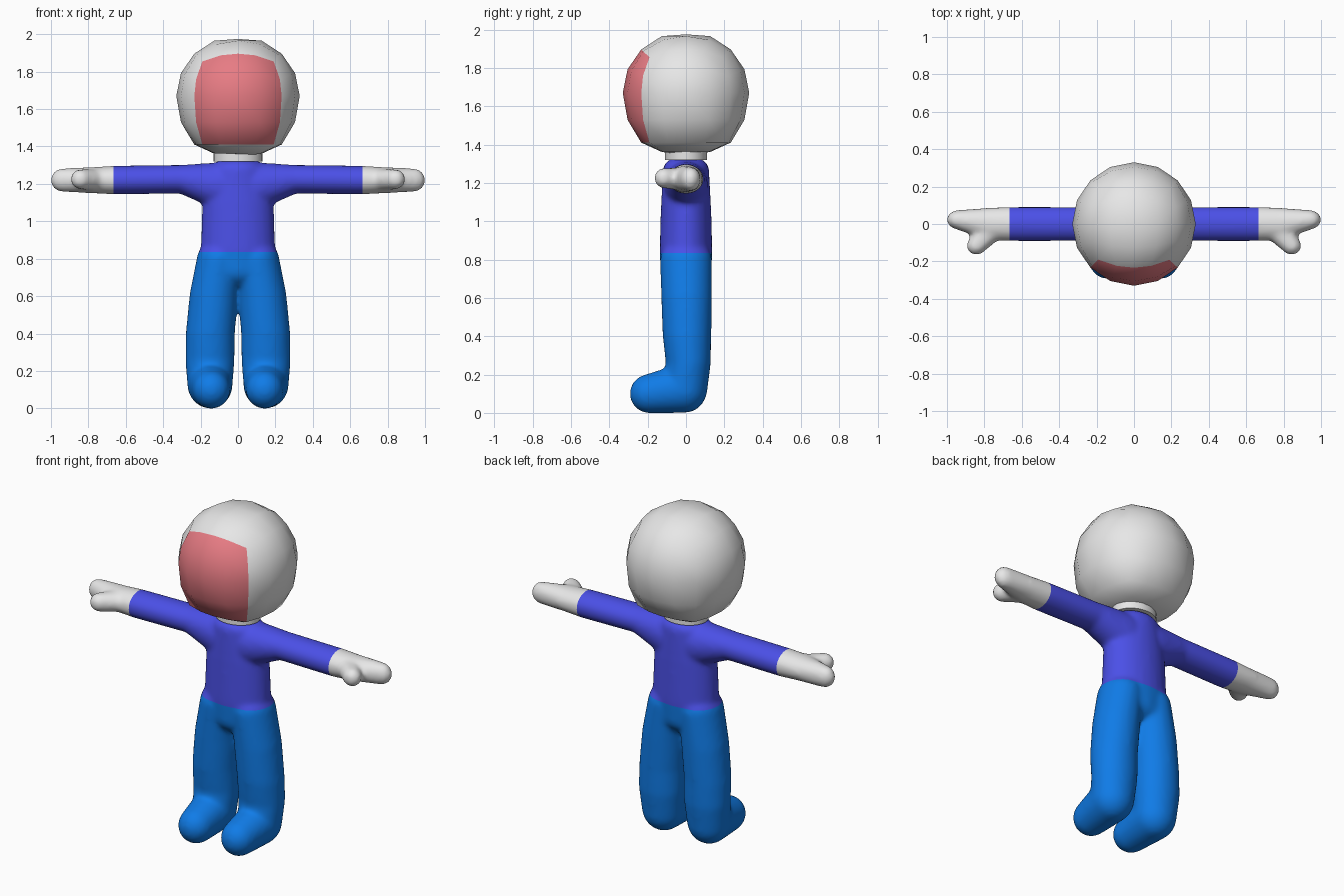
import bpy, bmesh, math
from mathutils import Vector, Matrix

if "Cube" in bpy.data.objects:
    bpy.data.objects.remove(bpy.data.objects["Cube"])


def material(name, rgb):
    m = bpy.data.materials.new(name)
    m.diffuse_color = (*rgb, 1)
    m.use_nodes = True
    m.node_tree.nodes["Principled BSDF"].inputs["Base Color"].default_value = m.diffuse_color
    return m


grey = material("light grey", (0.8, 0.8, 0.8))
pink = material("pink", (0.8, 0.2, 0.23))
violet = material("violet blue", (0.07, 0.08, 0.8))
blue = material("bright blue", (0.005, 0.2, 0.8))


def finish(bm, name, mats):
    me = bpy.data.meshes.new(name)
    for m in mats:
        me.materials.append(m)
    for f in bm.faces:
        f.smooth = True
    bm.to_mesh(me)
    bm.free()
    ob = bpy.data.objects.new(name, me)
    bpy.context.collection.objects.link(ob)
    return ob


def limb(bm, nodes):
    """Hull together each pair of neighbouring ellipsoids (x, y, z, rx, ry, rz)."""
    for a, b in zip(nodes, nodes[1:]):
        part = bmesh.new()
        for n in (a, b):
            mat = Matrix.Translation(n[:3]) @ Matrix.Diagonal((*n[3:], 1))
            bmesh.ops.create_uvsphere(part, u_segments=24, v_segments=16, radius=1, matrix=mat)
        pts = [v.co.copy() for v in part.verts]
        part.free()
        verts = [bm.verts.new(p) for p in pts]
        res = bmesh.ops.convex_hull(bm, input=verts)
        loose = [v for v in verts if v.is_valid and not v.link_faces]
        bmesh.ops.delete(bm, geom=loose, context='VERTS')


# Body volumes: torso, then mirrored arms, thumbs and legs
bm = bmesh.new()
limb(bm, [(0, 0, 1.275, .15, .12, .065), (0, 0, 1.1, .19, .13, .1),
          (0, 0, .85, .2, .138, .1), (0, 0, .74, .2, .133, .1)])
for s in (-1, 1):
    limb(bm, [(s * .1, 0, 1.19, .12, .115, .125), (s * .3, 0, 1.225, .06, .092, .077),
              (s * .66, 0, 1.22, .05, .092, .077), (s * .78, 0, 1.22, .05, .087, .07),
              (s * .94, .023, 1.22, .062, .052, .063)])
    limb(bm, [(s * .76, -.02, 1.22, .08, .065, .06), (s * .843, -.117, 1.225, .053, .05, .053)])
    limb(bm, [(s * .1, 0, .8, .12, .135, .1), (s * .13, .003, .6, .13, .133, .1),
              (s * .148, .005, .4, .132, .127, .1), (s * .15, .012, .26, .132, .118, .1),
              (s * .15, -.005, .13, .122, .118, .13), (s * .142, -.192, .1, .1, .102, .102)])
source = finish(bm, "body_source", [])

# Fuse into one soft skin
rm = source.modifiers.new("fuse", 'REMESH')
rm.mode = 'VOXEL'
rm.voxel_size = 0.012
sm = source.modifiers.new("soften", 'SMOOTH')
sm.factor = 0.5
sm.iterations = 14
dg = bpy.context.evaluated_depsgraph_get()
fused = bpy.data.meshes.new_from_object(source.evaluated_get(dg))
bm = bmesh.new()
bm.from_mesh(fused)
bpy.data.objects.remove(source)
bpy.data.meshes.remove(fused)

# Cut clean colour borders at waist and cuffs, then colour by position
for co, no in (((0, 0, .835), (0, 0, 1)), ((.665, 0, 0), (1, 0, 0)), ((-.665, 0, 0), (1, 0, 0))):
    bmesh.ops.bisect_plane(bm, geom=bm.verts[:] + bm.edges[:] + bm.faces[:],
                           plane_co=co, plane_no=no, dist=1e-5)
low = min(v.co.z for v in bm.verts)
for f in bm.faces:
    c = f.calc_center_median()
    f.material_index = 2 if c.z < .835 else 1 if abs(c.x) > .665 else 0
for v in bm.verts:
    if v.co.z < .2:
        v.co.z -= low * (1 - v.co.z / .2)
finish(bm, "body", [violet, grey, blue])

# Neck
bm = bmesh.new()
bmesh.ops.create_cone(bm, cap_ends=True, segments=32, radius1=.13, radius2=.13, depth=.09,
                      matrix=Matrix.Translation((0, 0, 1.365)) @ Matrix.Diagonal((1, .85, 1, 1)))
neck = finish(bm, "neck", [grey])
for p in neck.data.polygons:
    p.use_smooth = len(p.vertices) == 4

# Head: a rounded cube, a little boxier below; its front side is the face panel
bm = bmesh.new()
bmesh.ops.create_cube(bm, size=2)
bmesh.ops.subdivide_edges(bm, edges=bm.edges[:], cuts=3, use_grid_fill=True)
for f in bm.faces:
    f.material_index = 1 if f.calc_center_median().y < -.99 else 0
for v in bm.verts:
    c = v.co.copy()
    p = Vector([math.tan(k * math.pi / 4) for k in c]).normalized() * .33
    if c.z > 0:
        p.z = min(p.z * .97, .305)
    elif c.z > -.99:
        p.z = -.26 * math.sin(-c.z * math.pi / 4) / math.sin(math.pi / 4)
    else:
        p.z = -.325 + .065 * max(abs(c.x), abs(c.y)) ** 2
    v.co = p + Vector((0, 0, 1.67))
finish(bm, "head", [grey, pink])
